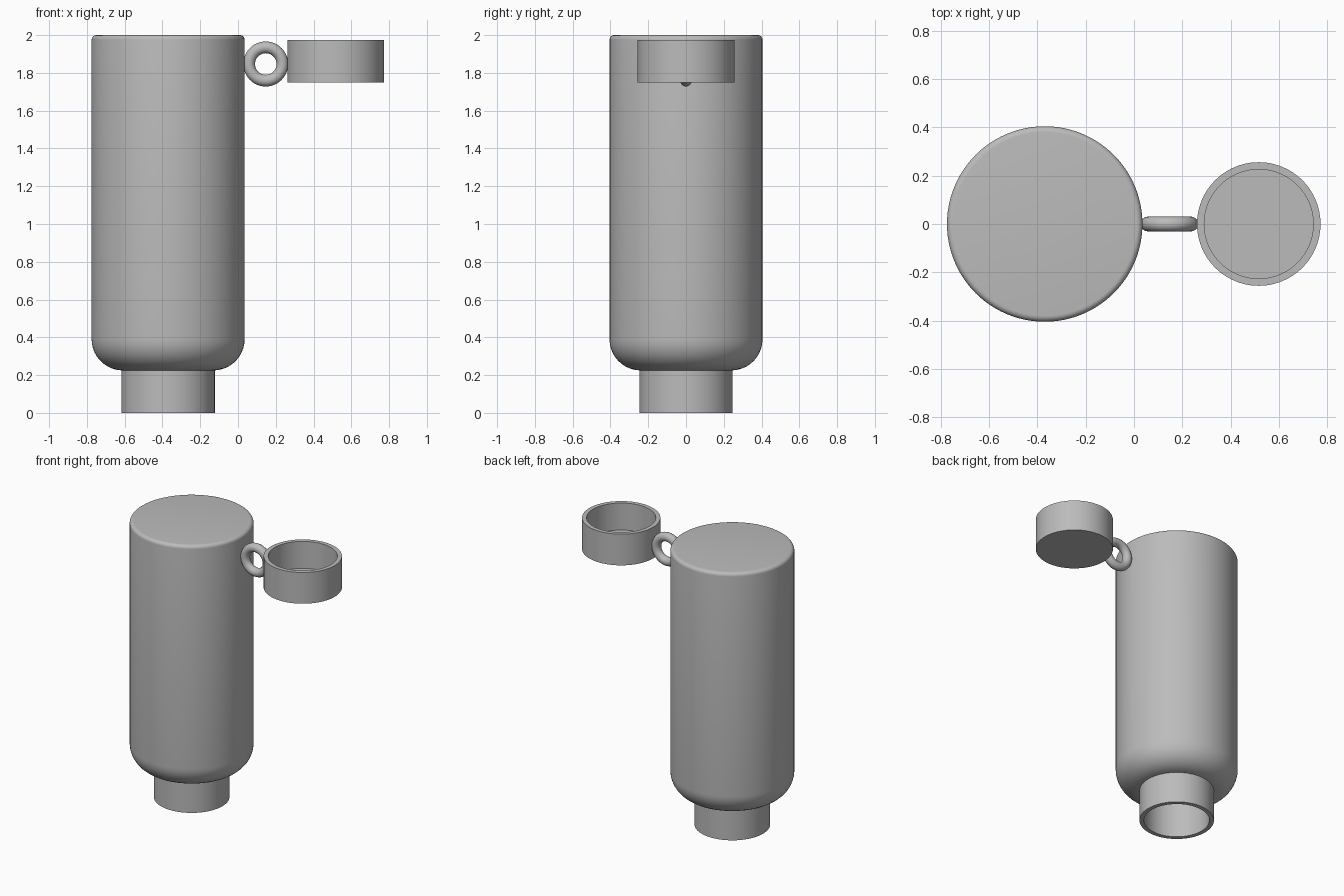
import bpy, math

cube = bpy.data.objects.get("Cube")
if cube:
    bpy.data.objects.remove(cube, do_unlink=True)

grey = bpy.data.materials.new("plain_grey")
grey.use_nodes = True
colour = (0.5, 0.5, 0.5, 1)
grey.diffuse_color = colour
grey.node_tree.nodes["Principled BSDF"].inputs["Base Color"].default_value = colour


def finish(obj, name):
    obj.name = name
    obj.data.name = name
    obj.data.materials.append(grey)
    bpy.ops.object.select_all(action='DESELECT')
    obj.select_set(True)
    bpy.context.view_layer.objects.active = obj
    bpy.ops.object.shade_smooth_by_angle(angle=math.radians(35))


def arc(cr, cz, rad, start, end, steps=10):
    """Profile points (radius, height) along a rounded corner, in degrees."""
    angles = [math.radians(start + (end - start) * i / steps) for i in range(steps + 1)]
    return [(cr + rad * math.cos(a), cz + rad * math.sin(a)) for a in angles]


def lathe(name, profile, x, segments=96):
    """Spin a profile about a vertical axis; radius 0 closes to a pole."""
    verts, faces, rings = [], [], []
    for r, z in profile:
        n = segments if r > 0 else 1
        rings.append(range(len(verts), len(verts) + n))
        for i in range(n):
            a = 2 * math.pi * i / segments
            verts.append((r * math.cos(a), r * math.sin(a), z))
    for low, high in zip(rings, rings[1:]):
        for i in range(segments):
            j = (i + 1) % segments
            if len(low) == 1:
                faces.append((low[0], high[j], high[i]))
            elif len(high) == 1:
                faces.append((low[i], low[j], high[0]))
            else:
                faces.append((low[i], low[j], high[j], high[i]))
    mesh = bpy.data.meshes.new(name)
    mesh.from_pydata(verts, [], faces)
    obj = bpy.data.objects.new(name, mesh)
    bpy.context.collection.objects.link(obj)
    obj.location.x = x
    finish(obj, name)


# Hollow upside-down bottle: inner wall, open neck, shoulder, side, flat base
wall = 0.03
body_r, neck_r, shoulder_z, top = 0.405, 0.247, 0.225, 2.0
shoulder_c = (body_r - 0.165, shoulder_z + 0.165)
bottle = [(0, top - wall), (body_r - wall, top - wall)]
bottle += arc(*shoulder_c, 0.165 - wall, 0, -90)[:-1]
bottle += [(neck_r - wall, shoulder_z + wall), (neck_r - wall, 0), (neck_r, 0),
           (neck_r, shoulder_z)]
bottle += arc(*shoulder_c, 0.165, -87, 0)
bottle += arc(body_r - 0.025, top - 0.025, 0.025, 0, 90, 6)
bottle += [(0, top)]
lathe("bottle", bottle, -0.37)

# Open cap
cap_r, low, high = 0.256, 1.75, 1.975
lathe("cap", [(0, low), (cap_r, low), (cap_r, high), (cap_r - wall, high),
              (cap_r - wall, low + wall), (0, low + wall)], 0.517)

# Ring joining the cap to the bottle
bpy.ops.mesh.primitive_torus_add(
    location=(0.147, 0, 1.847), rotation=(math.pi / 2, 0, 0),
    major_radius=0.088, minor_radius=0.031, major_segments=48, minor_segments=20)
finish(bpy.context.object, "connecting_ring")
